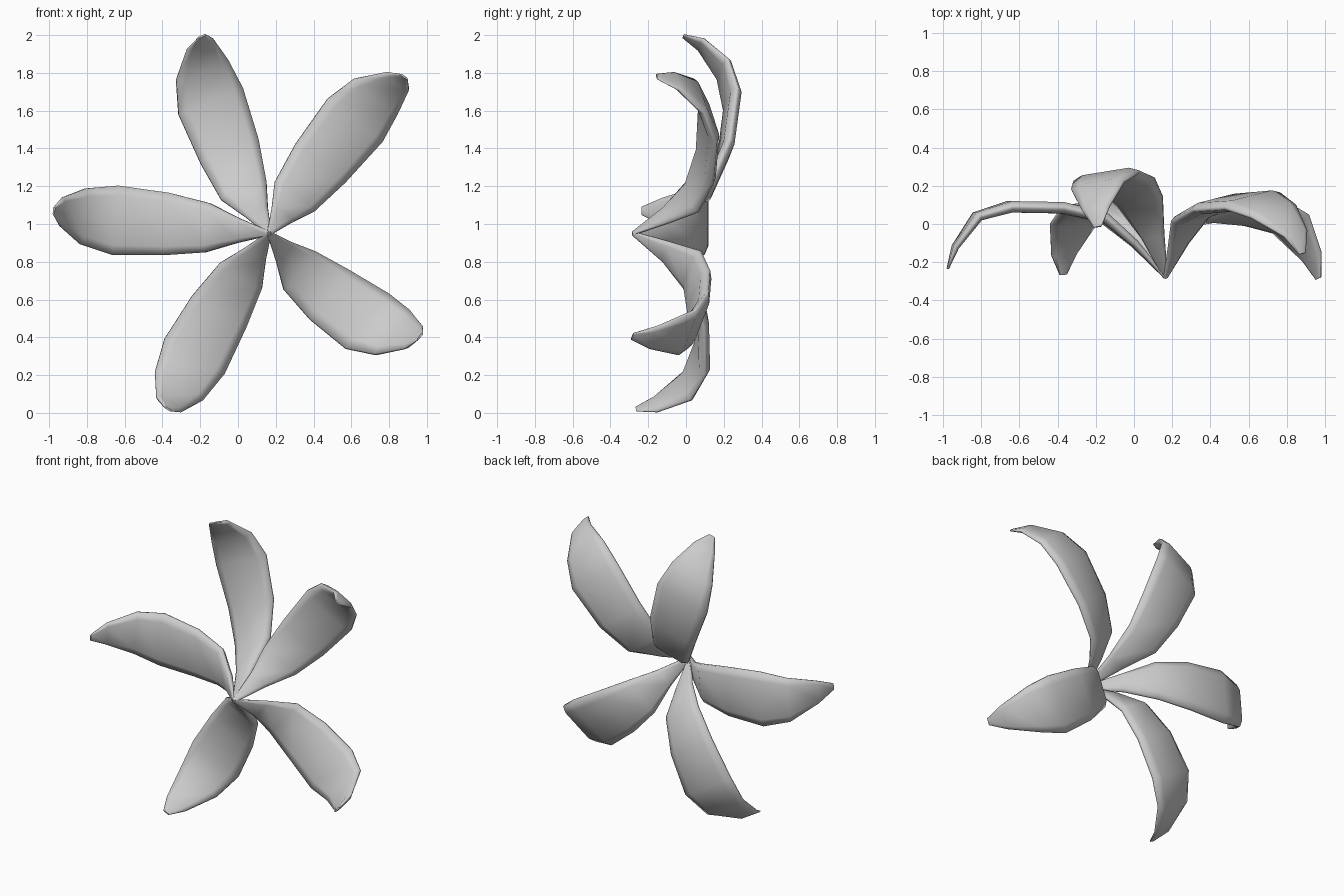
import bpy, bmesh
from mathutils import Vector

if "Cube" in bpy.data.objects:
    bpy.data.objects.remove(bpy.data.objects["Cube"])

# Shared half widths and half thicknesses from petal root to tip
WIDTHS = [0.012, 0.065, 0.13, 0.166, 0.184, 0.148, 0.076, 0.022]
THICK = [0.008, 0.02, 0.028, 0.03, 0.03, 0.025, 0.016, 0.005]
# Flattened section with soft bevelled sides (fraction of width, fraction of thickness)
SECTION = [(-0.72, -1), (0.72, -1), (1, -0.3), (1, 0.3),
           (0.72, 1), (-0.72, 1), (-1, 0.3), (-1, -0.3)]
ROOT = Vector((0.165, -0.28, 0.95))


def petal(name, path, roll):
    """Sweep the flattened section along a curled centre line."""
    pts = [Vector(p) for p in path]
    # narrow throat between the root and the first open section
    throat = ROOT.lerp(pts[0], 0.5) + Vector((0, 0.02, 0))
    pts = [ROOT, throat] + pts
    out = pts[5] - ROOT
    flat = Vector((out.z, 0, -out.x)).normalized()
    side = flat + Vector((0, roll, 0))
    bm = bmesh.new()
    rings = []
    for i, p in enumerate(pts):
        tan = (pts[min(i + 1, len(pts) - 1)] - pts[max(i - 1, 0)]).normalized()
        back = tan.cross(side).normalized()
        if back.y < 0:
            back = -back
        rings.append([bm.verts.new(p + side * u * WIDTHS[i] + back * v * THICK[i])
                      for u, v in SECTION])
    count = len(SECTION)
    for a, b in zip(rings, rings[1:]):
        for k in range(count):
            n = (k + 1) % count
            bm.faces.new((a[k], a[n], b[n], b[k]))
    bm.faces.new(rings[0])
    bm.faces.new(rings[-1])
    bmesh.ops.recalc_face_normals(bm, faces=bm.faces)
    me = bpy.data.meshes.new(name)
    bm.to_mesh(me)
    bm.free()
    ob = bpy.data.objects.new(name, me)
    bpy.context.collection.objects.link(ob)
    bpy.context.view_layer.objects.active = ob
    ob.select_set(True)
    bpy.ops.object.shade_smooth_by_angle(angle=1.2)
    ob.select_set(False)


# Five petals: centre points from the opened section to the tip, and sideways roll
petal("left_petal", [(-0.16, 0.035, 0.98), (-0.38, 0.085, 1.0), (-0.65, 0.09, 1.02),
                     (-0.82, 0.04, 1.04), (-0.935, -0.12, 1.065), (-0.975, -0.235, 1.07)], 0.0)
petal("top_petal", [(0.03, 0.12, 1.18), (-0.045, 0.21, 1.385), (-0.145, 0.245, 1.65),
                    (-0.19, 0.20, 1.815), (-0.2, 0.08, 1.95), (-0.19, -0.015, 1.995)], 0.15)
petal("upper_right_petal", [(0.3, 0.035, 1.145), (0.435, 0.105, 1.32), (0.62, 0.12, 1.55),
                            (0.73, 0.065, 1.675), (0.845, -0.05, 1.755), (0.88, -0.155, 1.78)], 0.2)
petal("lower_right_petal", [(0.325, 0.035, 0.755), (0.485, 0.07, 0.625), (0.685, 0.055, 0.485),
                            (0.82, 0.0, 0.425), (0.93, -0.17, 0.4), (0.965, -0.285, 0.405)], -0.3)
petal("lower_left_petal", [(0.015, 0.02, 0.725), (-0.1, 0.08, 0.535), (-0.23, 0.085, 0.3),
                           (-0.31, 0.01, 0.145), (-0.365, -0.16, 0.045), (-0.37, -0.265, 0.02)], -0.1)
